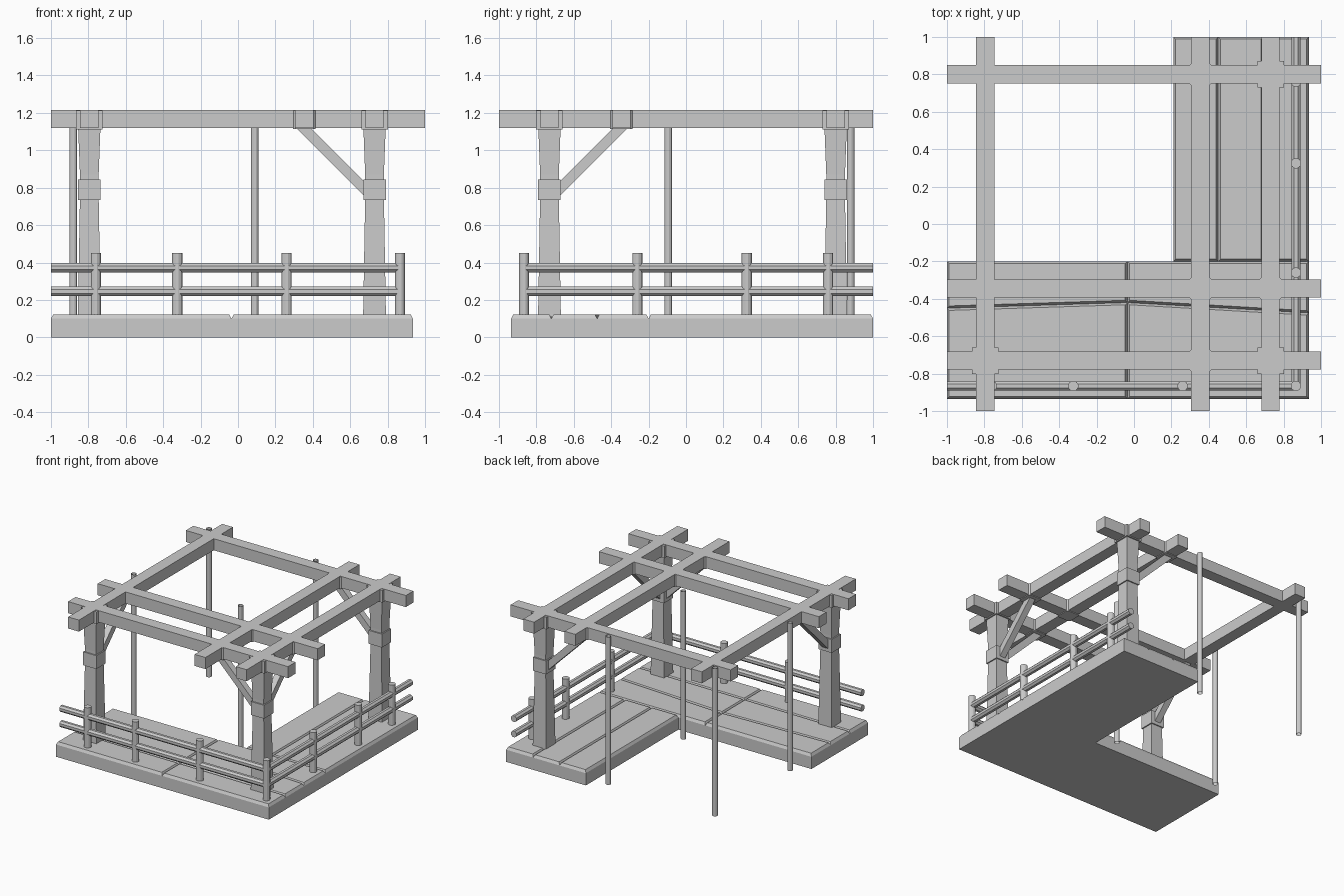
import bpy, bmesh, math
from mathutils import Vector

cube = bpy.data.objects.get("Cube")
if cube:
    bpy.data.objects.remove(cube, do_unlink=True)

grey = bpy.data.materials.new("plain grey")
grey.use_nodes = True
colour = (0.6, 0.6, 0.6, 1)
grey.diffuse_color = colour
grey.node_tree.nodes["Principled BSDF"].inputs["Base Color"].default_value = colour


def loft(name, rings):
    """Skin a closed solid through rings of matching points."""
    bm = bmesh.new()
    loops = [[bm.verts.new(p) for p in ring] for ring in rings]
    n = len(loops[0])
    for a, b in zip(loops, loops[1:]):
        for i in range(n):
            j = (i + 1) % n
            bm.faces.new((a[i], a[j], b[j], b[i]))
    bm.faces.new(loops[0])
    bm.faces.new(loops[-1])
    bmesh.ops.recalc_face_normals(bm, faces=bm.faces)
    mesh = bpy.data.meshes.new(name)
    bm.to_mesh(mesh)
    bm.free()
    mesh.materials.append(grey)
    obj = bpy.data.objects.new(name, mesh)
    bpy.context.collection.objects.link(obj)
    return obj


def rect(x0, x1, y0, y1, z):
    return [(x0, y0, z), (x1, y0, z), (x1, y1, z), (x0, y1, z)]


def square(x, y, half, z):
    return rect(x - half, x + half, y - half, y + half, z)


def rod(name, start, end, radius, sides, caps="NGON"):
    start, end = Vector(start), Vector(end)
    axis = end - start
    bpy.ops.mesh.primitive_cylinder_add(
        vertices=sides, radius=radius, depth=axis.length,
        end_fill_type=caps, location=(start + end) / 2)
    obj = bpy.context.object
    obj.name = name
    # Turn the facets so that flats face outward, then lay the rod along its axis
    for v in obj.data.vertices:
        c, s = math.cos(math.pi / sides), math.sin(math.pi / sides)
        v.co.x, v.co.y = v.co.x * c - v.co.y * s, v.co.x * s + v.co.y * c
    if abs(axis.x) > 0:
        obj.rotation_euler = (0, math.pi / 2, 0)
    elif abs(axis.y) > 0:
        obj.rotation_euler = (math.pi / 2, 0, 0)
    obj.data.materials.append(grey)
    return obj


# Deck planks with chamfered top edges; corners run anticlockwise
SHOULDER, DECK, BEVEL = 0.10, 0.122, 0.012


def plank(name, x0, x1, low, high):
    def ring(b, z):
        return [(x0 + b, low[0] + b, z), (x1 - b, low[1] + b, z),
                (x1 - b, high[1] - b, z), (x0 + b, high[0] - b, z)]
    loft(name, [ring(0, 0), ring(0, SHOULDER), ring(BEVEL, DECK)])


OUT = 0.935
MID = -0.035
seams = [(-OUT, -OUT, -OUT), (-0.70, -0.71, -0.72),
         (-0.45, -0.42, -0.475), (-0.2, -0.2, -0.2)]
for low, high in zip(seams, seams[1:]):
    plank("front_deck_plank", -1, MID, low[:2], high[:2])
    plank("front_deck_plank", MID, OUT, low[1:], high[1:])
side_seams = [0.21, 0.45, 0.69, OUT]
for x0, x1 in zip(side_seams, side_seams[1:]):
    plank("side_deck_plank", x0, x1, (-0.2, -0.2), (1, 1))

# Roof beams
BEAM_LOW, BEAM_TOP, HALF = 1.12, 1.215, 0.049
beam_x = (-0.795, 0.355, 0.73)
beam_y = (-0.73, -0.345, 0.8)
for x in beam_x:
    loft("long_beam", [rect(x - HALF, x + HALF, -1, 1, z) for z in (BEAM_LOW, BEAM_TOP)])
for y in beam_y:
    loft("cross_beam", [rect(-1, 1, y - HALF, y + HALF, z) for z in (BEAM_LOW, BEAM_TOP)])

# Tapered posts with collar and cap
posts = [(beam_x[0], beam_y[0]), (beam_x[2], beam_y[0]), (beam_x[2], beam_y[2])]
for x, y in posts:
    loft("post", [square(x, y, h, z) for h, z in
                  ((0.061, 0.11), (0.05, 0.75), (0.05, 0.87), (0.06, 1.13))])
    loft("post_collar", [square(x, y, 0.06, z) for z in (0.735, 0.845)])
    loft("post_cap", [square(x, y, 0.071, z) for z in (1.112, 1.212)])


# Chamfered blocks where beams cross away from posts
def octagon(x, y, half, cut, z):
    a, b = half, half - cut
    return [(x + u, y + v, z) for u, v in
            ((a, -b), (a, b), (b, a), (-b, a), (-a, b), (-a, -b), (-b, -a), (b, -a))]


for x, y in [(beam_x[1], v) for v in beam_y] + [(beam_x[2], beam_y[1])]:
    loft("beam_joint", [octagon(x, y, 0.06, 0.012, z) for z in (1.114, 1.212)])


# Diagonal braces from the posts to the beams
def brace(x, y, dx, dy):
    def ring(d):
        mid, w, h = 0.74 + d, 0.026, 0.038
        cx, cy = x + dx * d, y + dy * d
        return [(cx + dy * s * w, cy + dx * s * w, mid + t * h)
                for s, t in ((-1, -1), (1, -1), (1, 1), (-1, 1))]
    loft("brace", [ring(0.03), ring(0.42)])


for x, y in posts:
    if x > 0:
        brace(x, y, -1, 0)
    if y < 0:
        brace(x, y, 0, 1)

# Railing along the front and the left side
R = 0.866
for t in (-0.76, -0.325, 0.26, R):
    rod("front_rail_post", (t, -R, 0.11), (t, -R, 0.452), 0.028, 12)
for t in (-0.26, 0.325, 0.76):
    rod("side_rail_post", (R, t, 0.11), (R, t, 0.452), 0.028, 12)
for z in (0.372, 0.246):
    rod("front_rail", (-1, -R, z), (R, -R, z), 0.027, 8)
    rod("side_rail", (R, -R, z), (R, 1, z), 0.027, 8)

# Slender open pipes standing off the deck
for x in (-0.88, 0.09):
    for y in (-0.095, 0.88):
        rod("slender_pole", (x, y, 0), (x, y, BEAM_TOP), 0.021, 12, "NOTHING")
